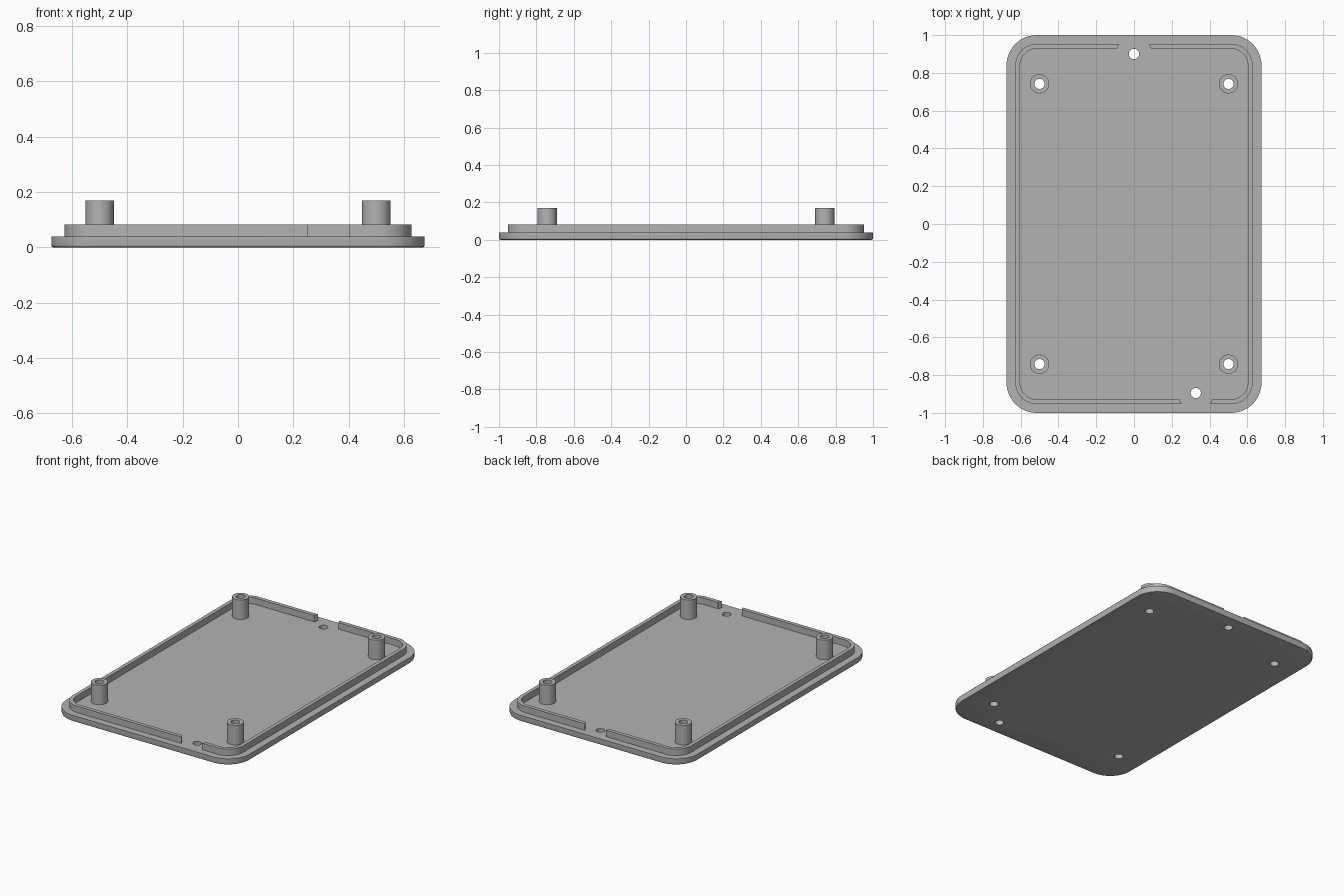
import bpy, bmesh
from math import cos, sin, pi, radians

if "Cube" in bpy.data.objects:
    bpy.data.objects.remove(bpy.data.objects["Cube"], do_unlink=True)

grey = bpy.data.materials.new("matte grey")
grey.use_nodes = True
colour = (0.45, 0.45, 0.45, 1)
grey.diffuse_color = colour
grey.node_tree.nodes["Principled BSDF"].inputs["Base Color"].default_value = colour

FLOOR, LIP_TOP, POST_TOP = 0.04, 0.083, 0.17
HOLE_R, POST_R, NOTCH_R = 0.027, 0.051, 0.094
POSTS = [(x, y) for x in (-0.5, 0.5) for y in (-0.742, 0.742)]
VENTS = [(0, 0.9), (0.327, -0.895)]


def rounded(hx, hy, r, steps=12):
    """Outline of a rounded rectangle, anticlockwise."""
    pts = []
    for k, (sx, sy) in enumerate([(1, 1), (-1, 1), (-1, -1), (1, -1)]):
        for i in range(steps + 1):
            a = (k + i / steps) * pi / 2
            pts.append((sx * (hx - r) + r * cos(a), sy * (hy - r) + r * sin(a)))
    return pts


def circle(c, r, n=48):
    return [(c[0] + r * cos(2 * pi * i / n), c[1] + r * sin(2 * pi * i / n)) for i in range(n)]


def loft(name, rings, caps=True, closed=False):
    """Join a stack of (outline, z) rings; closed links the last to the first."""
    bm = bmesh.new()
    loops = [[bm.verts.new((x, y, z)) for x, y in pts] for pts, z in rings]
    pairs = list(zip(loops, loops[1:]))
    if closed:
        pairs.append((loops[-1], loops[0]))
    for a, b in pairs:
        for i in range(len(a)):
            j = (i + 1) % len(a)
            bm.faces.new((a[i], a[j], b[j], b[i]))
    if caps:
        bm.faces.new(loops[0][::-1])
        bm.faces.new(loops[-1])
    bmesh.ops.recalc_face_normals(bm, faces=bm.faces)
    mesh = bpy.data.meshes.new(name)
    bm.to_mesh(mesh)
    bm.free()
    mesh.materials.append(grey)
    ob = bpy.data.objects.new(name, mesh)
    bpy.context.collection.objects.link(ob)
    return ob


def activate(ob):
    bpy.ops.object.select_all(action="DESELECT")
    ob.select_set(True)
    bpy.context.view_layer.objects.active = ob


def drill(ob, centres, r):
    """Cut vertical round holes through a part."""
    for c in centres:
        cutter = loft("cutter", [(circle(c, r), -0.1), (circle(c, r), 0.3)])
        mod = ob.modifiers.new("hole", "BOOLEAN")
        mod.operation, mod.solver, mod.object = "DIFFERENCE", "EXACT", cutter
        activate(ob)
        bpy.ops.object.modifier_apply(modifier=mod.name)
        bpy.data.objects.remove(cutter, do_unlink=True)


def smooth(ob):
    activate(ob)
    bpy.ops.object.shade_smooth_by_angle(angle=radians(30))


# Base plate with a softened lower edge and all through holes
b = 0.008
edge = [(b * (1 - sin(a)), b * (1 - cos(a))) for a in (0, pi / 6, pi / 3, pi / 2)]
rings = [(rounded(0.675 - d, 1 - d, 0.16 - d), z) for d, z in edge]
plate = loft("base_plate", rings + [(rounded(0.675, 1, 0.16), FLOOR)])
drill(plate, POSTS + VENTS, HOLE_R)
smooth(plate)

# Raised locating lip, interrupted around the two edge holes
outer, inner = rounded(0.628, 0.953, 0.113), rounded(0.603, 0.928, 0.088)
lip = loft("locating_lip", [(outer, FLOOR), (outer, LIP_TOP), (inner, LIP_TOP), (inner, FLOOR)],
           caps=False, closed=True)
drill(lip, VENTS, NOTCH_R)
smooth(lip)

# Hollow mounting posts
for x, y in POSTS:
    name = ("back" if y > 0 else "front") + ("_left" if x > 0 else "_right") + "_post"
    o, i = circle((x, y), POST_R), circle((x, y), HOLE_R)
    smooth(loft(name, [(o, FLOOR), (o, POST_TOP), (i, POST_TOP), (i, FLOOR)], caps=False))
